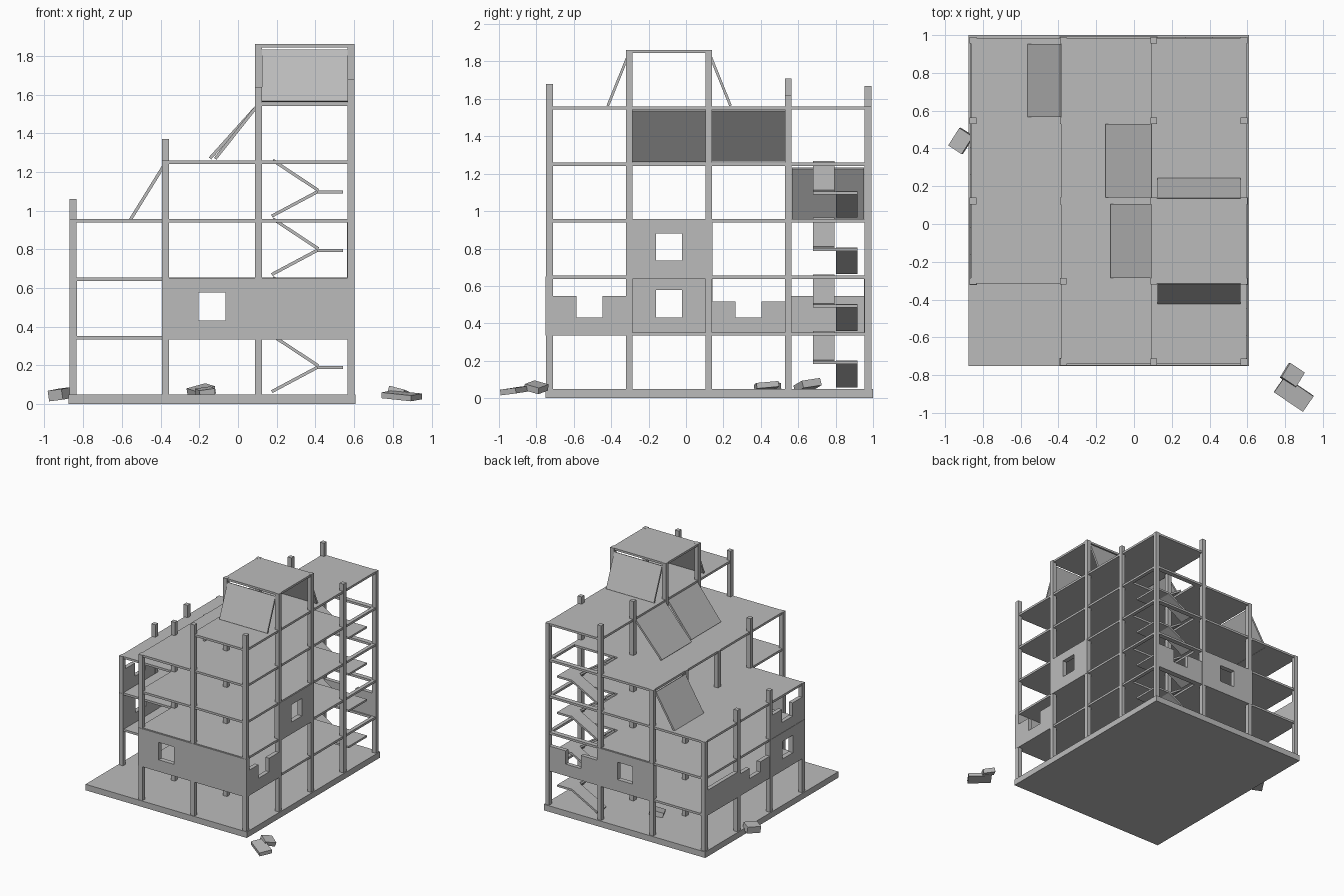
import bpy, bmesh, math
from mathutils import Matrix, Vector, Euler

if "Cube" in bpy.data.objects:
    bpy.data.objects.remove(bpy.data.objects["Cube"])

MAT = bpy.data.materials.new("concrete grey")
MAT.diffuse_color = (0.5, 0.5, 0.5, 1)
MAT.use_nodes = True
MAT.node_tree.nodes["Principled BSDF"].inputs["Base Color"].default_value = MAT.diffuse_color

XS = [-0.852, -0.375, 0.105, 0.583]           # column lines
YS = [-0.73, -0.303, 0.122, 0.547, 0.973]
FL = [0.05, 0.352, 0.655, 0.957, 1.26, 1.56, 1.862]   # floor tops
T = 0.018                                      # slab thickness


def finish(name, bm):
    bmesh.ops.recalc_face_normals(bm, faces=bm.faces)
    me = bpy.data.meshes.new(name)
    bm.to_mesh(me)
    bm.free()
    me.materials.append(MAT)
    ob = bpy.data.objects.new(name, me)
    bpy.context.collection.objects.link(ob)
    return ob


def box(name, x0, x1, y0, y1, z0, z1):
    bm = bmesh.new()
    m = Matrix.Translation(((x0 + x1) / 2, (y0 + y1) / 2, (z0 + z1) / 2))
    bmesh.ops.create_cube(bm, size=1, matrix=m @ Matrix.Diagonal((x1 - x0, y1 - y0, z1 - z0, 1)))
    return finish(name, bm)


def plank(name, a, b, side, width, thick):
    """Tilted plate whose middle runs from a to b; side is its width direction."""
    a, b, s = Vector(a), Vector(b), Vector(side)
    d = (b - a).normalized()
    m = Matrix((d, s, d.cross(s))).transposed().to_4x4()
    m.translation = (a + b) / 2
    bm = bmesh.new()
    bmesh.ops.create_cube(bm, size=1, matrix=m @ Matrix.Diagonal(((b - a).length, width, thick, 1)))
    return finish(name, bm)


def chunk(name, loc, size, rot):
    m = Matrix.Translation(loc) @ Euler([math.radians(r) for r in rot]).to_matrix().to_4x4()
    bm = bmesh.new()
    bmesh.ops.create_cube(bm, size=1, matrix=m @ Matrix.Diagonal((*size, 1)))
    return finish(name, bm)


def extrude_faces(name, pts, faces, axis, at, thick):
    """2D outline (u, z) extruded along the wall's thickness."""
    bm = bmesh.new()
    def place(u, z):
        return (u, at - thick / 2, z) if axis == 'x' else (at - thick / 2, u, z)
    vs = [bm.verts.new(place(*p)) for p in pts]
    fs = [bm.faces.new([vs[i] for i in f]) for f in faces]
    r = bmesh.ops.extrude_face_region(bm, geom=fs, use_keep_orig=True)
    off = (0, thick, 0) if axis == 'x' else (thick, 0, 0)
    bmesh.ops.translate(bm, vec=off, verts=[g for g in r['geom'] if isinstance(g, bmesh.types.BMVert)])
    return finish(name, bm)


RING = [(i, (i + 1) % 4, (i + 1) % 4 + 4, i + 4) for i in range(4)]


def rect(u0, u1, z0, z1):
    return [(u0, z0), (u1, z0), (u1, z1), (u0, z1)]


def window_wall(name, axis, at, u0, u1, f):
    c = (u0 + u1) / 2
    pts = rect(u0 - 0.019, u1 + 0.019, f - T, f + 0.298) + rect(c - 0.07, c + 0.07, f + 0.08, f + 0.225)
    extrude_faces(name, pts, RING, axis, at, 0.04)


def broken_wall(name, axis, at, u0, u1, f, h0, h1):
    c, n = (u0 + u1) / 2, f + 0.08
    pts = [(u0, f - T), (u1, f - T), (u1, f + h1), (c + 0.07, f + h1), (c + 0.07, n),
           (c - 0.07, n), (c - 0.07, f + h0), (u0, f + h0)]
    extrude_faces(name, pts, [range(8)], axis, at, 0.034)


# Ground slab
box("ground_slab", -0.877, 0.608, -0.752, 1.0, 0, 0.05)

# Columns: default height of each line, plus broken stubs above the roof
heights = {0: FL[3], 1: FL[4], 2: FL[5], 3: FL[5]}
stubs = {(0, 2): 1.06, (0, 3): 1.06, (1, 1): 1.37, (2, 0): 1.64, (2, 3): 1.71, (2, 4): 1.67,
         (3, 0): 1.68, (3, 3): 1.62, (2, 1): FL[6], (2, 2): FL[6], (3, 1): FL[6], (3, 2): FL[6]}
for i, x in enumerate(XS):
    for j, y in enumerate(YS):
        if (i, j) != (0, 0):
            box("column", x - 0.018, x + 0.018, y - 0.018, y + 0.018, 0.04, stubs.get((i, j), heights[i]))

# Floor slabs, stepping up toward the right; the stairwell is left open
E = 0.012
for k in range(1, 6):
    z0, z1 = FL[k] - T, FL[k]
    if k <= 3:
        box("floor_left", XS[0] - E, XS[1], YS[1] - E, YS[4] + E, z0, z1)
    if k <= 4:
        box("floor_middle", XS[1] - E, XS[2], YS[0] - E, YS[4] + E, z0, z1)
        box("floor_right", XS[2], XS[3] + E, YS[0] - E, YS[3] + E, z0, z1)
        pts = rect(XS[2], XS[3] + E, YS[3] + E, YS[4] + E) + rect(0.165, 0.565, 0.66, 0.945)
        ob = extrude_faces("stairwell_floor", pts, RING, 'x', 0, T)
        ob.data.transform(Matrix(((1, 0, 0, 0), (0, 0, 1, 0), (0, 1, 0, z0 + T / 2), (0, 0, 0, 1))))
        ob.data.flip_normals()
    else:
        box("roof_right", XS[2] - E, XS[3] + E, YS[0] - E, YS[4] + E, z0, z1)
box("top_roof", XS[2] - E, XS[3] + E, YS[1] - E, YS[2] + E, FL[6] - T, FL[6] - 0.001)

# Stairs: two flights and a landing per storey
for f in FL[:4]:
    plank("lower_flight", (0.175, 0.86, f + 0.015), (0.415, 0.86, f + 0.143), (0, 1, 0), 0.115, 0.016)
    plank("upper_flight", (0.415, 0.737, f + 0.148), (0.18, 0.737, f + 0.303), (0, 1, 0), 0.115, 0.016)
    box("landing", 0.41, 0.543, 0.68, 0.918, f + 0.132, f + 0.148)

# Walls: front, back, right and left sides
F1, F2 = FL[1], FL[2]
window_wall("front_window_wall", 'x', YS[0], XS[1], XS[2], F1)
box("front_solid_wall", XS[2] + 0.019, XS[3] + 0.019, YS[0] - 0.02, YS[0] + 0.02, F1 - T, F1 + 0.298)
window_wall("back_window_wall", 'x', YS[4], XS[1], XS[2], F1)
broken_wall("back_broken_wall", 'x', YS[4], XS[2], XS[3], F1, 0.19, 0.19)
broken_wall("right_broken_wall", 'y', XS[3], YS[0], YS[1], F1, 0.193, 0.193)
window_wall("right_window_wall", 'y', XS[3], YS[1], YS[2], F2)
window_wall("left_window_wall", 'y', XS[0], YS[1], YS[2], F1)
broken_wall("left_upper_broken_wall", 'y', XS[0], YS[1], YS[2], F2, 0.19, 0.19)
broken_wall("left_broken_wall", 'y', XS[0], YS[2], YS[3], F1, 0.165, 0.165)
box("left_low_wall", XS[0] - 0.017, XS[0] + 0.017, YS[3], YS[4], F1 - T, F1 + 0.193)

# Fallen panels leaning on the stepped storeys
plank("leaning_panel_back", (0.098, 0.335, 1.54), (-0.145, 0.335, 1.27), (0, 1, 0), 0.39, 0.016)
plank("leaning_panel_middle", (0.098, -0.09, 1.54), (-0.118, -0.09, 1.268), (0, 1, 0), 0.39, 0.016)
plank("leaning_panel_left", (-0.385, 0.76, 1.23), (-0.563, 0.76, 0.942), (0, 1, 0), 0.385, 0.016)
plank("leaning_panel_top_front", (0.345, -0.31, 1.83), (0.345, -0.418, 1.563), (1, 0, 0), 0.44, 0.014)
plank("leaning_panel_top_back", (0.345, 0.13, 1.83), (0.345, 0.238, 1.563), (1, 0, 0), 0.44, 0.014)

# Rubble
chunk("rubble_flat", (0.846, -0.9, 0.043), (0.185, 0.1, 0.03), (6, 5, -34))
chunk("rubble_small", (0.838, -0.8, 0.058), (0.095, 0.09, 0.035), (-14, 12, -34))
chunk("rubble_left", (-0.915, 0.44, 0.052), (0.085, 0.11, 0.055), (6, -6, -33))
chunk("rubble_inside", (-0.19, 0.65, 0.068), (0.11, 0.11, 0.04), (8, -14, 25))
chunk("rubble_inside_small", (-0.17, 0.43, 0.066), (0.08, 0.12, 0.03), (5, -8, 10))
